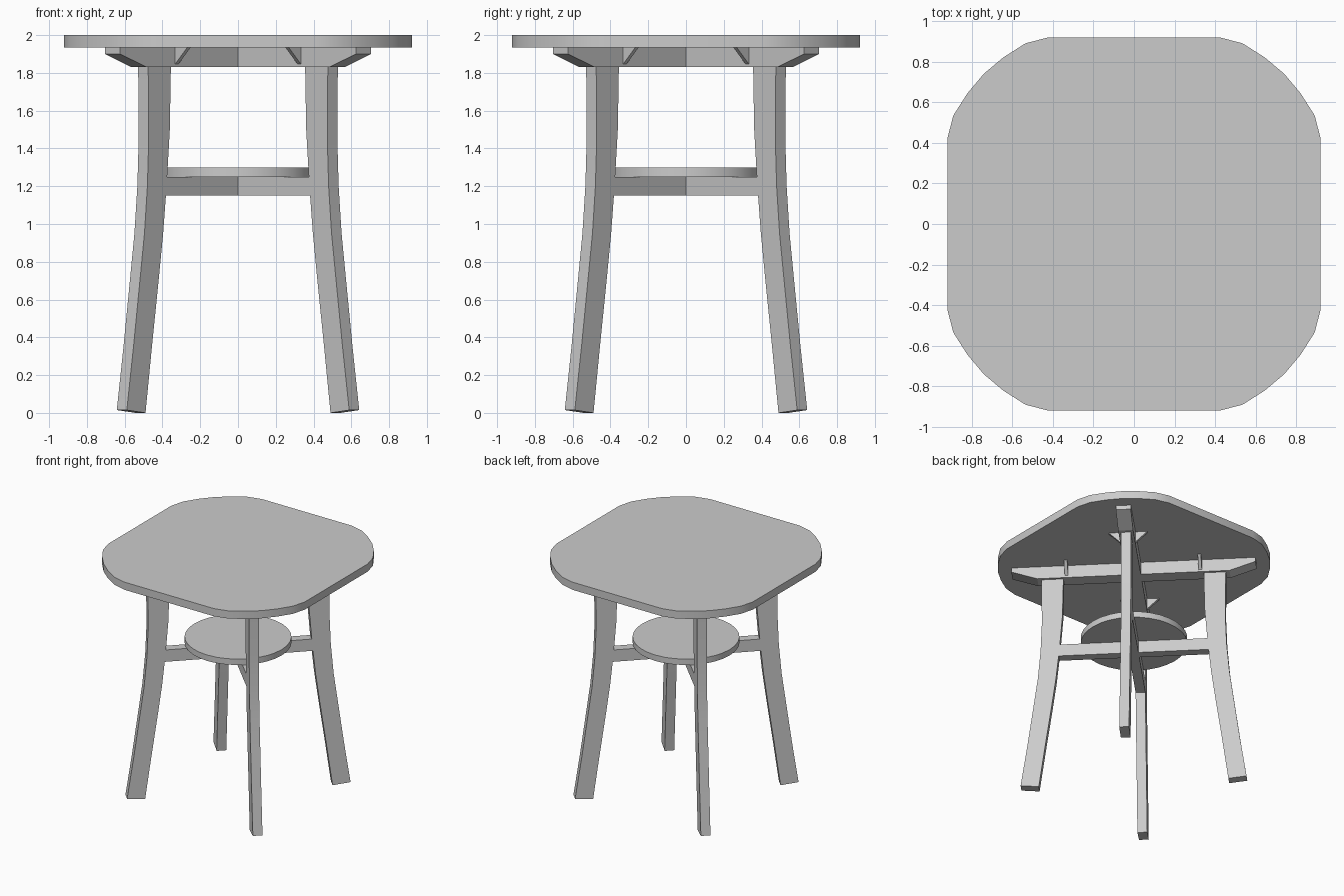
import bpy, bmesh, math
from mathutils import Matrix

if "Cube" in bpy.data.objects:
    bpy.data.objects.remove(bpy.data.objects["Cube"])


def prism(name, outline, depth, matrix=Matrix(), smooth=False):
    """Extrude a 2D outline (local xy) symmetrically along local z."""
    bm = bmesh.new()
    low = [bm.verts.new((x, y, -depth / 2)) for x, y in outline]
    face = bm.faces.new(low)
    ext = bmesh.ops.extrude_face_region(bm, geom=[face])
    verts = [v for v in ext["geom"] if isinstance(v, bmesh.types.BMVert)]
    bmesh.ops.translate(bm, verts=verts, vec=(0, 0, depth))
    bm.transform(matrix)
    bmesh.ops.recalc_face_normals(bm, faces=bm.faces)
    mesh = bpy.data.meshes.new(name)
    bm.to_mesh(mesh)
    bm.free()
    obj = bpy.data.objects.new(name, mesh)
    bpy.context.collection.objects.link(obj)
    if smooth:
        bpy.ops.object.select_all(action='DESELECT')
        obj.select_set(True)
        bpy.context.view_layer.objects.active = obj
        bpy.ops.object.shade_smooth_by_angle(angle=math.radians(35))
    return obj


def turn(deg):
    return Matrix.Rotation(math.radians(deg), 4, 'Z')


UPRIGHT = Matrix.Rotation(math.pi / 2, 4, 'X')  # outline y becomes world z

# Table top: square with rounded corners
corner = [(0.92, 0.42), (0.89, 0.535), (0.82, 0.645), (0.74, 0.74),
          (0.645, 0.82), (0.535, 0.89), (0.42, 0.92)]
top = []
for i in range(4):
    c, s = round(math.cos(i * math.pi / 2)), round(math.sin(i * math.pi / 2))
    top += [(x * c - y * s, x * s + y * c) for x, y in corner]
prism("table_top", top, 0.065, Matrix.Translation((0, 0, 1.9675)), True)

# Round shelf
disc = [(0.41 * math.cos(a * math.tau / 32), 0.41 * math.sin(a * math.tau / 32))
        for a in range(32)]
prism("shelf", disc, 0.05, Matrix.Translation((0, 0, 1.275)), True)

# Crossed rails under the top and under the shelf
rail = [(-0.94, 1.937), (-0.94, 1.90), (-0.74, 1.83),
        (0.74, 1.83), (0.94, 1.90), (0.94, 1.937)]
stretcher = [(-0.60, 1.15), (0.60, 1.15), (0.60, 1.25), (-0.60, 1.25)]
for n, ang in (("a", 45), ("b", 135)):
    prism("top_rail_" + n, rail, 0.115, turn(ang) @ UPRIGHT)
    prism("stretcher_" + n, stretcher, 0.075, turn(ang) @ UPRIGHT)

# Curved legs and triangular gussets on the diagonals
outer = [(0.87, 0.015), (0.82, 0.35), (0.772, 0.7), (0.738, 0.95),
         (0.716, 1.2), (0.706, 1.45), (0.71, 1.84)]
inner = [(0.54, 1.84), (0.548, 1.5), (0.572, 1.2), (0.598, 0.95),
         (0.632, 0.7), (0.682, 0.35), (0.73, 0.0)]
gusset = [(-0.15, 1.937), (-0.05, 1.84), (0.05, 1.84), (0.15, 1.937)]
for n, ang in (("back_right", 45), ("back_left", 135),
               ("front_left", 225), ("front_right", 315)):
    prism(n + "_leg", outer + inner, 0.075, turn(ang) @ UPRIGHT, True)
    prism(n + "_gusset", gusset, 0.025,
          turn(ang) @ Matrix.Translation((0.515, 0, 0)) @ turn(90) @ UPRIGHT)
